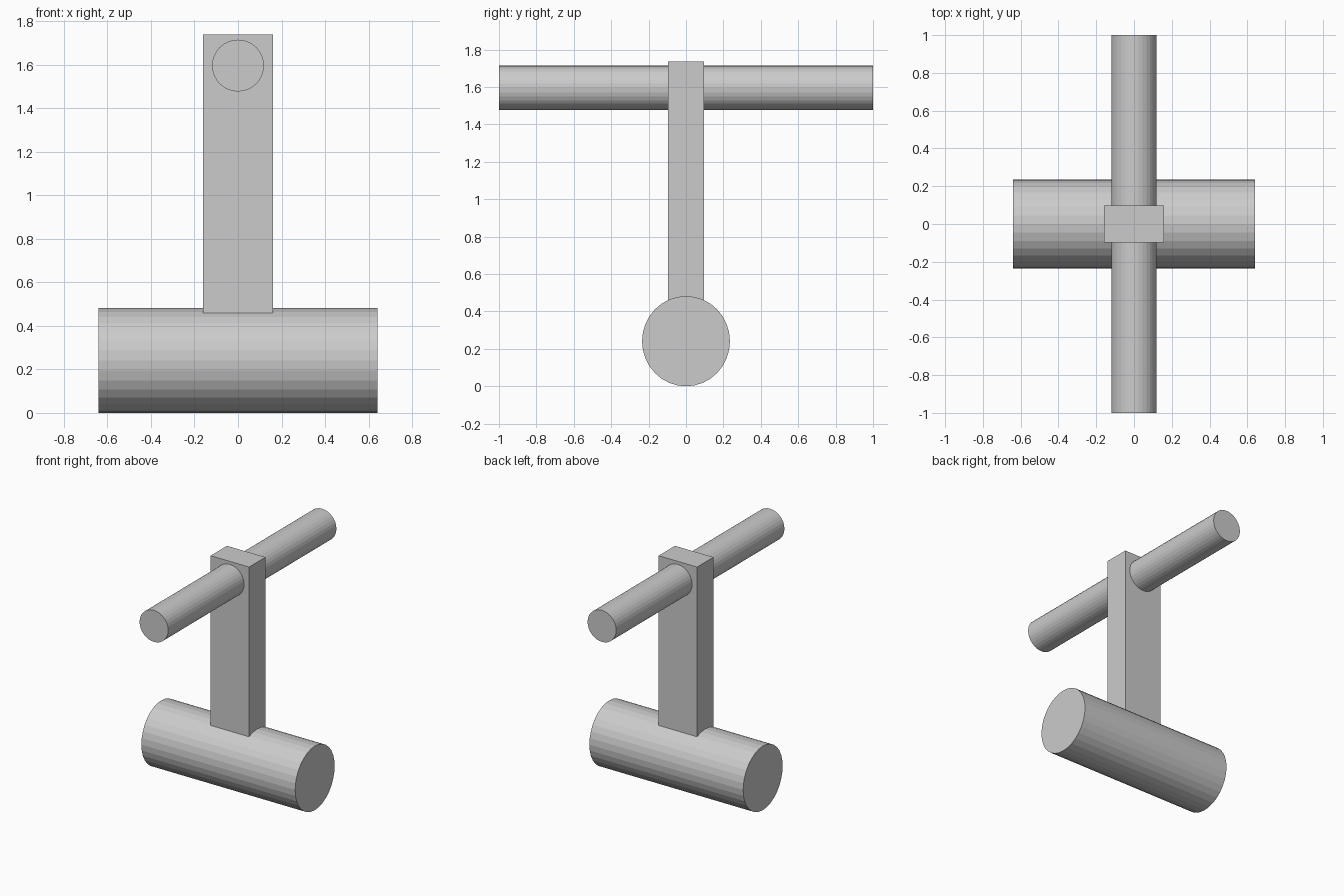
import bpy
from math import pi

if "Cube" in bpy.data.objects:
    bpy.data.objects.remove(bpy.data.objects["Cube"])


def cylinder(name, radius, length, location, rotation, scale=(1, 1, 1)):
    bpy.ops.mesh.primitive_cylinder_add(vertices=32, radius=radius, depth=length,
                                        location=location, rotation=rotation)
    obj = bpy.context.object
    obj.name = name
    bpy.ops.object.transform_apply(location=False, rotation=True, scale=False)
    obj.scale = scale
    bpy.ops.object.transform_apply(location=False, rotation=False, scale=True)
    return obj


# Thick roller lying along x, very slightly narrower than it is tall
cylinder("base_roller", 0.241, 1.28, (0, 0, 0.241), (0, pi / 2, 0), (1, 0.975, 1))

# Thin rod lying along y through the top of the post
cylinder("cross_rod", 0.119, 2.0, (0, 0, 1.595), (pi / 2, 0, 0))

# Upright post, sunk into the roller
bottom, top = 0.3, 1.737
bpy.ops.mesh.primitive_cube_add(size=1, location=(0, 0, (bottom + top) / 2))
post = bpy.context.object
post.name = "upright_post"
post.scale = (0.32, 0.194, top - bottom)
bpy.ops.object.transform_apply(location=False, rotation=False, scale=True)
